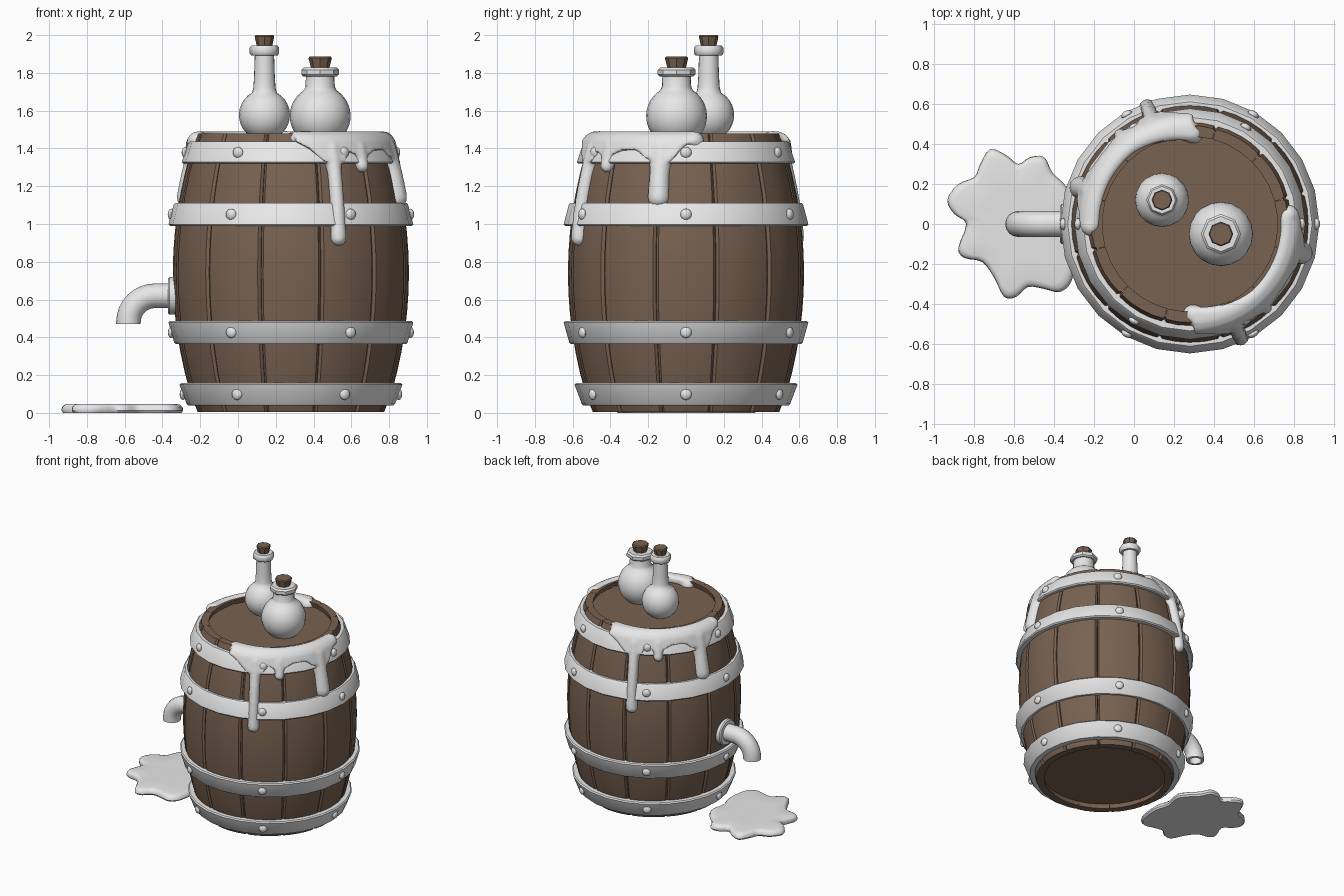
import bpy, bmesh, math
from mathutils import Vector, Matrix

if "Cube" in bpy.data.objects:
    bpy.data.objects.remove(bpy.data.objects["Cube"])

CX = 0.28  # barrel axis


def material(name, col):
    m = bpy.data.materials.new(name)
    m.diffuse_color = (*col, 1)
    m.use_nodes = True
    m.node_tree.nodes["Principled BSDF"].inputs["Base Color"].default_value = m.diffuse_color
    return m


WOOD = material("brown_wood", (0.19, 0.122, 0.082))
PALE = material("pale_grey", (0.8, 0.8, 0.8))


def finish(bm, name, mat):
    bmesh.ops.recalc_face_normals(bm, faces=bm.faces)
    me = bpy.data.meshes.new(name)
    bm.to_mesh(me)
    bm.free()
    me.materials.append(mat)
    ob = bpy.data.objects.new(name, me)
    bpy.context.collection.objects.link(ob)
    return ob


def skin(bm, rings, cap=True, closed=False):
    """Bridge rings of points; cap the ends or join last ring to first."""
    vs = [[bm.verts.new(p) for p in r] for r in rings]
    n = len(vs[0])
    for a, b in zip(vs, vs[1:] + (vs[:1] if closed else [])):
        for i in range(n):
            j = (i + 1) % n
            bm.faces.new((a[i], a[j], b[j], b[i]))
    if cap and not closed:
        bm.faces.new(vs[0])
        bm.faces.new(vs[-1])


def circle(r, z, n, x=0, y=0):
    return [(x + r * math.cos(2 * math.pi * i / n), y + r * math.sin(2 * math.pi * i / n), z) for i in range(n)]


def lathe(name, mat, prof, n, x, y, closed=False):
    bm = bmesh.new()
    skin(bm, [circle(r, z, n, x, y) for r, z in prof], closed=closed)
    return finish(bm, name, mat)


def polar(deg, r, z):
    a = math.radians(deg)
    return Vector((CX + r * math.cos(a), r * math.sin(a), z))


def bar(z):  # barrel bulge
    return 0.5 + 0.125 * (1 - ((z - 0.74) / 0.74) ** 2)


# Staves: twelve curved planks with rounded long edges
for k in range(12):
    bm = bmesh.new()
    rings = []
    for i in range(15):
        z = 0.004 + 1.474 * i / 14
        e = 0.008 if i in (0, 14) else 0
        r = bar(z) - e
        outer = [(-14.9, -0.014), (-13.6, -0.002), (-7, 0), (0, 0), (7, 0), (13.6, -0.002), (14.9, -0.014)]
        ring = [polar(30 * k + a, r + d, z) for a, d in outer]
        ring += [polar(30 * k + a, r - 0.07 + 2 * e, z) for a in (14.9, 5, -5, -14.9)]
        rings.append(ring)
    skin(bm, rings)
    finish(bm, f"stave_{k}", WOOD)

# Barrel heads
lathe("top_head", WOOD, [(0.47, 1.40), (0.47, 1.44)], 24, CX, 0)
lathe("bottom_head", WOOD, [(0.47, 0.045), (0.47, 0.085)], 24, CX, 0)

# Hoops with six rivets each: z low, z high, radius low, radius high
for h, (z0, z1, r0, r1) in enumerate([(0.04, 0.157, 0.552, 0.59), (0.365, 0.487, 0.618, 0.648),
                                      (0.99, 1.112, 0.648, 0.62), (1.32, 1.437, 0.578, 0.543)]):
    b = 0.008
    lathe(f"hoop_{h}", PALE, [(r0 - 0.06, z0), (r0 - b, z0), (r0, z0 + b), (r1, z1 - b),
                              (r1 - b, z1), (r1 - 0.06, z1)], 24, CX, 0, closed=True)
    bm = bmesh.new()
    for k in range(6):
        m = Matrix.Translation(polar(60 * k, (r0 + r1) / 2, (z0 + z1) / 2))
        m = m @ Matrix.Rotation(math.radians(60 * k), 4, 'Z') @ Matrix.Diagonal((0.6, 1, 1, 1))
        bmesh.ops.create_uvsphere(bm, u_segments=12, v_segments=8, radius=0.03, matrix=m)
    finish(bm, f"rivets_{h}", PALE)


# Bottles: round body, neck, lip and cork
def bottle(name, x, y, zc, R, neck, zlip, lip, cork, ztop):
    base, rn = 1.438, neck[0][0]
    a0 = math.asin((base + 0.004 - zc) / R) if base + 0.004 > zc - R else -1.4
    a1 = math.acos(rn * 1.12 / R)
    prof = [(R * math.cos(a0 + (a1 - a0) * i / 12), zc + R * math.sin(a0 + (a1 - a0) * i / 12)) for i in range(13)]
    lathe(name + "_body", PALE, prof + neck, 20, x, y)
    l0, l1 = zlip
    lathe(name + "_lip", PALE, [(lip * 0.9, l0), (lip, l0 + 0.01), (lip, l1 - 0.012), (lip * 0.88, l1)], 8, x, y)
    lathe(name + "_cork", WOOD, [(cork * 0.75, l1 - 0.01), (cork, ztop - 0.008), (cork * 0.9, ztop)], 8, x, y)


bottle("tall_bottle", 0.14, 0.12, 1.577, 0.135, [(0.059, 1.72), (0.055, 1.78), (0.051, 1.90)],
       (1.893, 1.945), 0.078, 0.052, 2.0)
bottle("round_bottle", 0.435, -0.05, 1.572, 0.161, [(0.078, 1.725), (0.075, 1.79)],
       (1.782, 1.828), 0.1, 0.062, 1.886)

# Tap: bent hollow pipe and wall flange
path = [((-0.30, 0.62), (-1, 0), 0.065)]
for i in range(9):
    a = math.radians(90 + 90 * i / 8)
    path.append(((-0.44 + 0.14 * math.cos(a), 0.48 + 0.14 * math.sin(a)), (-math.sin(a), math.cos(a)), 0.065))
path += [((-0.58, z), (0, -1), r) for z, r in ((0.47, 0.065), (0.47, 0.045), (0.54, 0.045))]
bm = bmesh.new()
rings = []
for (px, pz), (tx, tz), r in path:
    ang = [2 * math.pi * i / 16 for i in range(16)]
    rings.append([(px - tz * r * math.cos(a), r * math.sin(a), pz + tx * r * math.cos(a)) for a in ang])
skin(bm, rings)
finish(bm, "tap_pipe", PALE)
bm = bmesh.new()
skin(bm, [[(x, p[0], 0.62 + p[1]) for p in circle(r, 0, 20)]
          for x, r in ((-0.30, 0.1), (-0.362, 0.1), (-0.37, 0.092))])
finish(bm, "tap_flange", PALE)

# Puddle: wavy closed outline, rounded rim
pts = [(-.72, .375), (-.64, .345), (-.58, .30), (-.52, .335), (-.45, .335), (-.41, .26), (-.35, .2), (-.30, .12),
       (-.32, 0), (-.29, -.12), (-.31, -.28), (-.37, -.34), (-.45, -.325), (-.53, -.315), (-.59, -.365),
       (-.65, -.365), (-.70, -.27), (-.76, -.19), (-.85, -.17), (-.88, -.12), (-.84, 0), (-.90, .05),
       (-.935, .12), (-.88, .2), (-.80, .235), (-.77, .3)]
outline = []
for i in range(len(pts)):
    p0, p1, p2, p3 = (Vector(pts[(i + d) % len(pts)]) for d in (-1, 0, 1, 2))
    for t in (0, 1 / 3, 2 / 3):
        outline.append(0.5 * (2 * p1 + (p2 - p0) * t + (2 * p0 - 5 * p1 + 4 * p2 - p3) * t * t
                              + (3 * p1 - p0 - 3 * p2 + p3) * t ** 3))
mid = Vector((-0.62, 0))
bm = bmesh.new()
skin(bm, [[(*(mid + (p - mid) * s), z) for p in outline]
          for s, z in ((0.97, 0), (1, 0.012), (0.99, 0.03), (0.95, 0.043), (0.88, 0.048), (0.5, 0.046), (0.05, 0.046))])
finish(bm, "puddle", PALE)

# Slime: sheet over the rim plus drips made of sphere chains, fused by remeshing
EDGE = [(-88, 1.44), (-80, 1.40), (-72, 1.33), (-60, 1.33), (-57, 1.385), (-53, 1.37), (-48, 1.33), (-43, 1.37),
        (-37, 1.39), (-28, 1.39), (-22, 1.35), (-8, 1.33), (-4, 1.38), (0, 1.42), (5, 1.44)]


def edge(t):
    for (a, za), (b, zb) in zip(EDGE, EDGE[1:]):
        if t <= b:
            return za + (zb - za) * (t - a) / (b - a)
    return EDGE[-1][1]


bm = bmesh.new()
rings = []
for t in range(-88, 6):
    zl = edge(t)
    rin = 0.415 + 0.035 * min(1, (t + 88) / 40)
    prof = [(rin, 1.435), (rin, 1.475), (rin + 0.025, 1.492), (0.495, 1.49), (0.53, 1.472)]
    for i in range(7):
        z = 1.445 + (zl - 1.445) * i / 6
        prof.append((bar(z) + 0.04, z))
    prof += [(bar(zl) - 0.03, zl - 0.005), (0.47, 1.42)]
    rings.append([polar(t, r, z) for r, z in prof])
skin(bm, rings)


def blob(deg, r, z, rad):
    bmesh.ops.create_icosphere(bm, subdivisions=2, radius=rad, matrix=Matrix.Translation(polar(deg, r, z)))


blob(-88, 0.455, 1.437, 0.055)
blob(5, 0.495, 1.437, 0.055)
# drip angle, tip height, tip radius, neck radius
for deg, tip, rad, neck in ((-66, 0.882, 0.045, 0.040), (-48, 1.275, 0.032, 0.030), (-14.5, 1.08, 0.060, 0.056)):
    z = tip + rad
    while z < 1.40:
        w = rad + (neck - rad) * min(1, (z - tip - rad) / 0.12)
        w += 0.02 * max(0, (z - 1.28) / 0.12)
        blob(deg, bar(z) + 0.048 - w, z, w)
        z += 0.015
slime = finish(bm, "slime_front", PALE)
rm = slime.modifiers.new("fuse", 'REMESH')
rm.mode, rm.voxel_size = 'VOXEL', 0.011
sm = slime.modifiers.new("soften", 'SMOOTH')
sm.factor, sm.iterations = 0.5, 5
dg = bpy.context.evaluated_depsgraph_get()
me = bpy.data.meshes.new_from_object(slime.evaluated_get(dg))
slime.modifiers.clear()
slime.data = me
if not me.materials:
    me.materials.append(PALE)
back = bpy.data.objects.new("slime_back", me.copy())
bpy.context.collection.objects.link(back)
axis = Matrix.Translation((CX, 0, 0))
back.data.transform(axis @ Matrix.Rotation(math.radians(176), 4, 'Z') @ axis.inverted())

# Smooth shading with sharp edges kept
for ob in bpy.data.objects:
    ob.select_set(True)
bpy.context.view_layer.objects.active = slime
bpy.ops.object.shade_smooth_by_angle(angle=math.radians(40))
